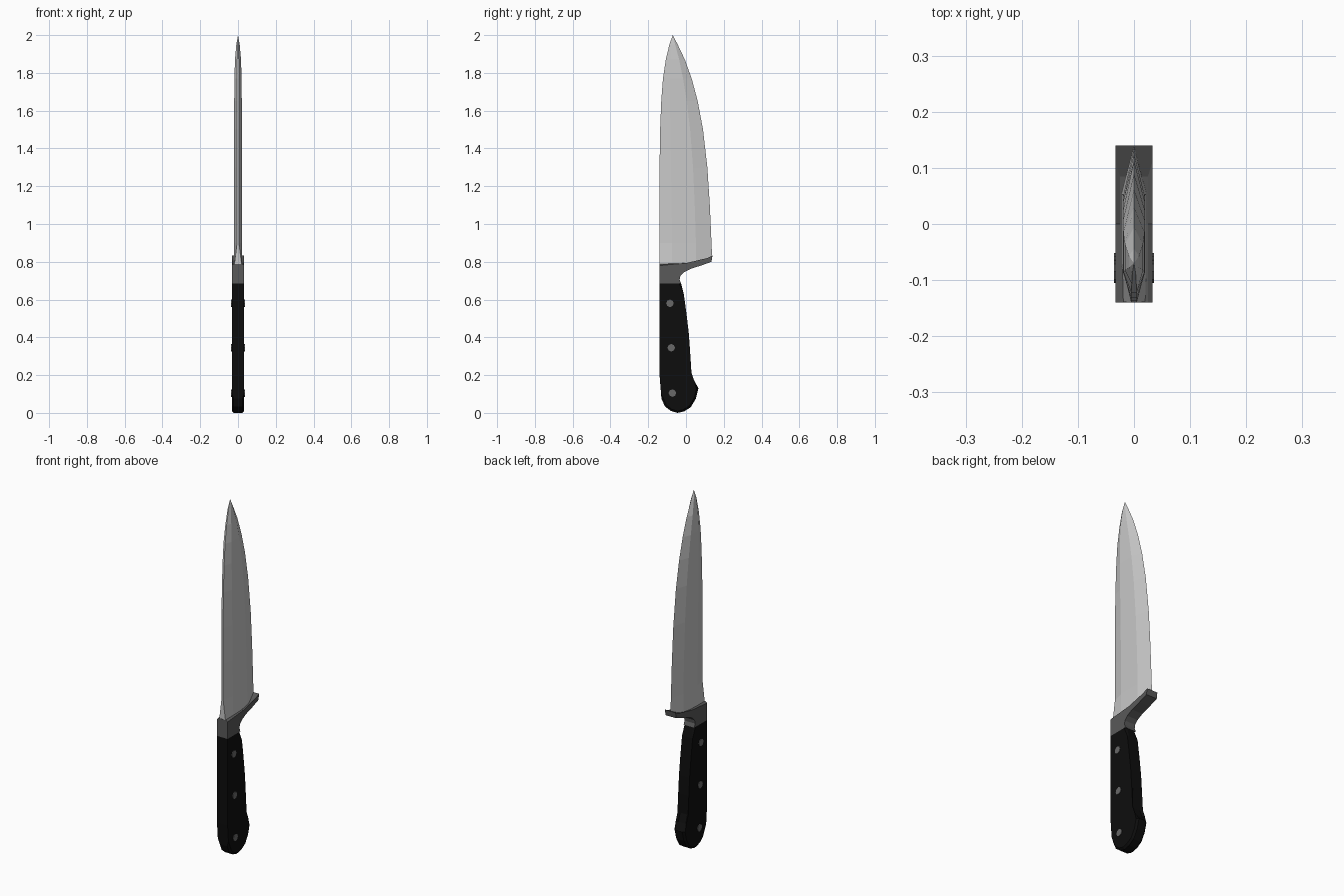
import bpy, bmesh, math

cube = bpy.data.objects.get("Cube")
if cube:
    bpy.data.objects.remove(cube, do_unlink=True)


def material(name, value):
    m = bpy.data.materials.new(name)
    m.use_nodes = True
    colour = (value, value, value, 1)
    m.diffuse_color = colour
    m.node_tree.nodes["Principled BSDF"].inputs["Base Color"].default_value = colour
    return m


steel = material("light steel", 0.58)
dark_steel = material("dark steel", 0.1)
rivet_grey = material("rivet grey", 0.14)
black = material("black handle", 0.004)


def finish(bm, name, mat):
    bmesh.ops.recalc_face_normals(bm, faces=bm.faces[:])
    mesh = bpy.data.meshes.new(name)
    bm.to_mesh(mesh)
    bm.free()
    mesh.materials.append(mat)
    obj = bpy.data.objects.new(name, mesh)
    bpy.context.collection.objects.link(obj)
    return obj


def slab(name, profile, half, mat, bevel, chosen):
    """Extrude a (y, z) outline across x and bevel the chosen rim edges."""
    bm = bmesh.new()
    sides = [[bm.verts.new((x, y, z)) for y, z in profile] for x in (-half, half)]
    for side in sides:
        bm.faces.new(side)
    n = len(profile)
    for i in range(n):
        j = (i + 1) % n
        bm.faces.new((sides[0][i], sides[0][j], sides[1][j], sides[1][i]))
    rim = [e for e in bm.edges
           if abs(e.verts[0].co.x - e.verts[1].co.x) < 1e-5
           and all(chosen(v.co) for v in e.verts)
           and not all(abs(v.co.z - JOINT) < 1e-4 for v in e.verts)]
    bmesh.ops.bevel(bm, geom=rim, offset=bevel, segments=1, affect='EDGES')
    return finish(bm, name, mat)


JOINT = 0.685
HALF = 0.033

# Handle: straight front, swelling back, hooked rounded butt
slab("handle", [
    (-0.14, JOINT), (-0.026, JOINT), (-0.012, 0.63), (0.002, 0.53),
    (0.015, 0.42), (0.022, 0.32), (0.019, 0.21), (0.035, 0.165),
    (0.066, 0.13), (0.052, 0.075), (0.025, 0.03), (-0.01, 0.008),
    (-0.045, 0), (-0.08, 0.01), (-0.112, 0.035), (-0.13, 0.075),
    (-0.14, 0.2)], HALF, black, 0.01, lambda c: c.y > -0.135)

# Bolster: collar sweeping out into the heel guard
slab("bolster", [
    (-0.14, JOINT), (-0.026, JOINT), (-0.034, 0.705), (-0.03, 0.725),
    (-0.012, 0.744), (0.025, 0.763), (0.08, 0.78), (0.135, 0.8),
    (0.14, 0.833), (0.085, 0.807), (0, 0.793), (-0.14, 0.788)],
    HALF, dark_steel, 0.008, lambda c: c.z > 0.785 and c.y < 0.12)

# Blade stations: height, spine y, edge y, half thickness, spine half width
stations = [
    (0.9, -0.14, 0.135, 0.02, 0.005), (1.1, -0.14, 0.126, 0.02, 0.005),
    (1.3, -0.14, 0.113, 0.02, 0.005), (1.5, -0.137, 0.09, 0.02, 0.005),
    (1.65, -0.131, 0.062, 0.02, 0.005), (1.77, -0.122, 0.03, 0.019, 0.005),
    (1.87, -0.107, -0.006, 0.016, 0.004), (1.95, -0.088, -0.044, 0.009, 0.003)]


def section(spine, edge, thick, back, heights):
    width = edge - spine
    ys = (spine, spine + 0.24 * width, spine + 0.7 * width, edge)
    half = list(zip((back, thick, thick, 0), ys, heights))
    return half + [(-x, y, z) for x, y, z in half[2::-1]]


rings = [section(-0.139, 0.138, 0.022, 0.02, (0.78, 0.78, 0.785, 0.825))]
rings += [section(s, e, t, b, (z,) * 4) for z, s, e, t, b in stations]

bm = bmesh.new()
loops = [[bm.verts.new(p) for p in ring] for ring in rings]
count = len(loops[0])
for low, high in zip(loops, loops[1:]):
    for i in range(count):
        j = (i + 1) % count
        bm.faces.new((low[i], low[j], high[j], high[i]))
tip = bm.verts.new((0, -0.07, 2))
for i in range(count):
    bm.faces.new((loops[-1][i], loops[-1][(i + 1) % count], tip))
bm.faces.new(loops[0])
finish(bm, "blade", steel)

# Rivets pass through the handle and stand slightly proud on both sides
for label, y, z in (("upper", -0.085, 0.58), ("middle", -0.078, 0.345),
                    ("lower", -0.072, 0.105)):
    bpy.ops.mesh.primitive_cylinder_add(
        vertices=8, radius=0.02, depth=0.072, location=(0, y, z),
        rotation=(0, math.pi / 2, 0))
    rivet = bpy.context.object
    rivet.name = label + "_rivet"
    rivet.data.materials.append(rivet_grey)
